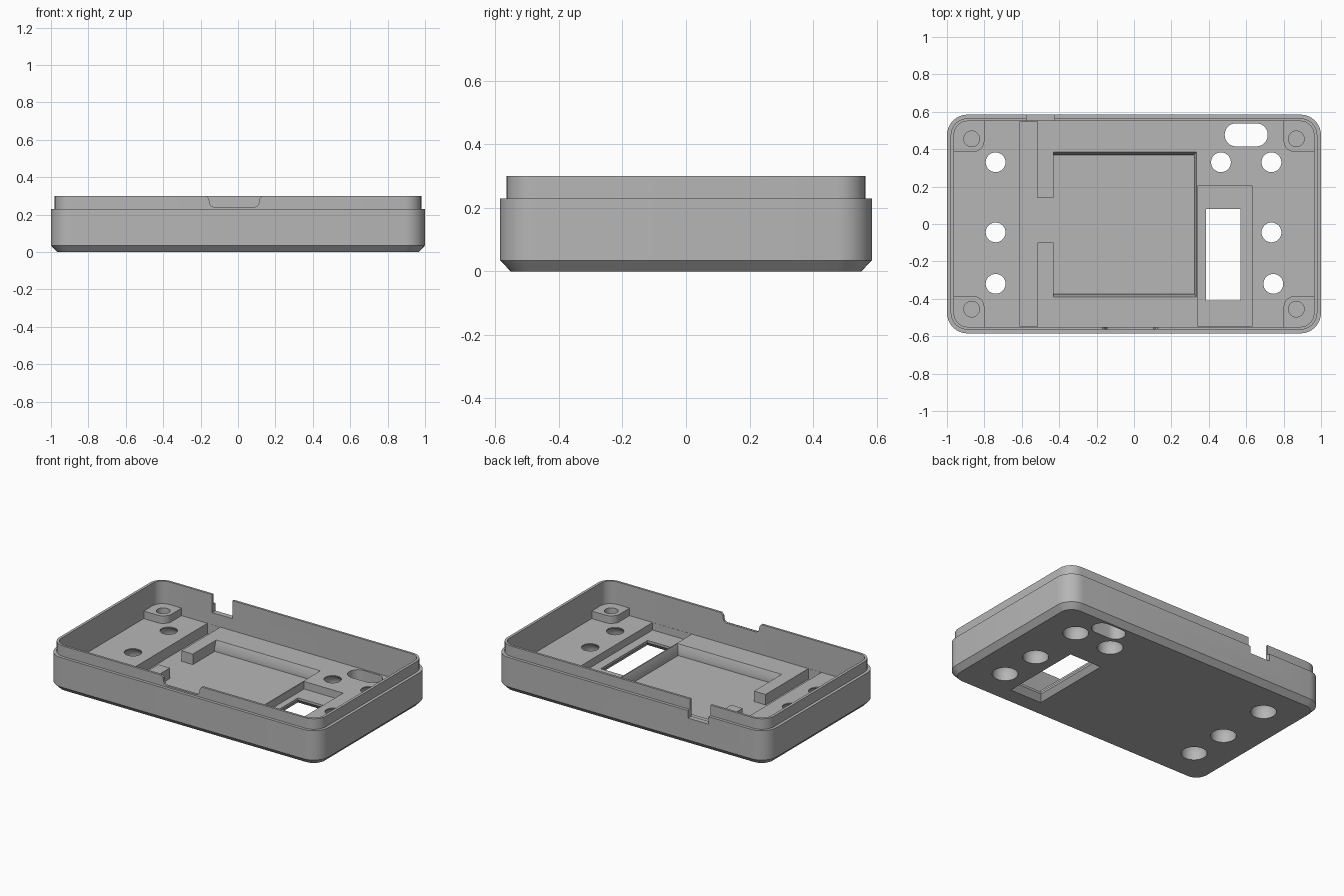
import bpy, bmesh, math

if "Cube" in bpy.data.objects:
    bpy.data.objects.remove(bpy.data.objects["Cube"])

grey = bpy.data.materials.new("case_grey")
grey.diffuse_color = (0.47, 0.47, 0.47, 1)
grey.use_nodes = True
grey.node_tree.nodes["Principled BSDF"].inputs["Base Color"].default_value = grey.diffuse_color


def loft(name, rings):
    """Closed solid through rings, each a (points, z) pair of equal length."""
    bm = bmesh.new()
    loops = [[bm.verts.new((x, y, z)) for x, y in pts] for pts, z in rings]
    for a, b in zip(loops, loops[1:]):
        for i in range(len(a)):
            j = (i + 1) % len(a)
            bm.faces.new((a[i], a[j], b[j], b[i]))
    bm.faces.new(loops[0][::-1])
    bm.faces.new(loops[-1])
    bmesh.ops.recalc_face_normals(bm, faces=bm.faces)
    mesh = bpy.data.meshes.new(name)
    bm.to_mesh(mesh)
    bm.free()
    ob = bpy.data.objects.new(name, mesh)
    bpy.context.collection.objects.link(ob)
    mesh.materials.append(grey)
    return ob


def rect(x0, x1, y0, y1):
    return [(x0, y0), (x1, y0), (x1, y1), (x0, y1)]


def rounded(x0, x1, y0, y1, radii, seg=8):
    """Rounded rectangle; radii run from upper right, anticlockwise."""
    if not isinstance(radii, (list, tuple)):
        radii = [radii] * 4
    pts = []
    for k, (cx, cy, sx, sy) in enumerate(((x1, y1, -1, -1), (x0, y1, 1, -1),
                                          (x0, y0, 1, 1), (x1, y0, -1, 1))):
        r = radii[k]
        for i in range(seg + 1):
            a = math.pi / 2 * (k + i / seg)
            pts.append((cx + sx * r + r * math.cos(a), cy + sy * r + r * math.sin(a)))
    return pts


def circle(x, y, r, n=32):
    return [(x + r * math.cos(2 * math.pi * i / n), y + r * math.sin(2 * math.pi * i / n))
            for i in range(n)]


def cut(ob, cutter):
    mod = ob.modifiers.new("cut", 'BOOLEAN')
    mod.operation = 'DIFFERENCE'
    mod.solver = 'EXACT'
    mod.object = cutter
    bpy.context.view_layer.objects.active = ob
    bpy.ops.object.modifier_apply(modifier=mod.name)
    bpy.data.objects.remove(cutter)


def finish(ob):
    bpy.ops.object.select_all(action='DESELECT')
    ob.select_set(True)
    bpy.context.view_layer.objects.active = ob
    bpy.ops.object.shade_smooth_by_angle(angle=math.radians(30))


def outline(inset, r):
    return rounded(-1 + inset, 1 - inset, -0.585 + inset, 0.585 - inset, r)


FLOOR, LOW = 0.10, 0.03

# Outer shell: chamfered base, body, stepped lip
case = loft("case_shell", [(outline(0.033, 0.08), 0), (outline(0, 0.11), 0.035),
                           (outline(0, 0.11), 0.23), (outline(0.02, 0.09), 0.23),
                           (outline(0.02, 0.09), 0.30)])

# Main cavity
cavity = rounded(-0.962, 0.962, -0.55, 0.55, 0.072)
cut(case, loft("cavity_cutter", [(cavity, FLOOR), (cavity, 0.4)]))

# Channel, gap and square pocket as one sunken area
sunken = [(-0.61, -0.549), (-0.515, -0.549), (-0.515, -0.10), (-0.43, -0.10),
          (-0.43, -0.375), (0.32, -0.375), (0.32, 0.37), (-0.43, 0.37),
          (-0.43, 0.14), (-0.515, 0.14), (-0.515, 0.549), (-0.61, 0.549)]
cut(case, loft("sunken_cutter", [(sunken, LOW), (sunken, 0.2)]))

# Sloped upper edge of the pocket
cut(case, loft("pocket_slope_cutter", [(rect(-0.43, 0.32, -0.375, 0.37), 0.06),
                                       (rect(-0.43, 0.335, -0.39, 0.385), FLOOR),
                                       (rect(-0.43, 0.335, -0.39, 0.385), 0.15)]))

# Display recess, with a window that widens towards the underside
recess = rect(0.342, 0.63, -0.549, 0.205)
cut(case, loft("recess_cutter", [(recess, 0.05), (recess, 0.2)]))
window = rect(0.385, 0.57, -0.41, 0.08)
cut(case, loft("window_cutter", [(rect(0.355, 0.60, -0.45, 0.12), -0.01),
                                 (rect(0.36, 0.595, -0.445, 0.115), 0),
                                 (window, 0.035), (window, 0.2)]))

# Button holes with a wider, domed underside
for x, y in ((-0.74, 0.33), (-0.74, -0.045), (-0.74, -0.32), (0.465, 0.33),
             (0.735, 0.33), (0.735, -0.045), (0.745, -0.32)):
    profile = ((0.078, -0.02), (0.078, 0.04), (0.075, 0.06), (0.067, 0.08),
               (0.053, 0.095), (0.053, 0.2))
    cut(case, loft("button_cutter", [(circle(x, y, r), z) for r, z in profile]))

# Oblong opening
slot = rounded(0.485, 0.715, 0.415, 0.538, 0.06)
cut(case, loft("slot_cutter", [(slot, -0.1), (slot, 0.2)]))

# Cable notch in the back wall
notch = rect(-0.575, -0.425, 0.53, 0.7)
cut(case, loft("back_notch_cutter", [(notch, 0.18), (notch, 0.4)]))

# Rounded notch in the front lip: profile in x and z, turned upright
shape = [(-0.13, 0.24), (0.09, 0.24), (0.105, 0.247), (0.112, 0.262), (0.115, 0.285),
         (0.13, 0.301), (0.13, 0.4), (-0.17, 0.4), (-0.17, 0.301), (-0.155, 0.285),
         (-0.152, 0.262), (-0.145, 0.247)]
front = loft("front_notch_cutter", [(shape, 0.53), (shape, 0.7)])
front.rotation_euler.x = math.pi / 2
bpy.context.view_layer.update()
cut(case, front)
finish(case)

# Corner screw pads with blind holes
for sx, sy, label in ((1, 1, "back_right"), (-1, 1, "back_left"),
                      (-1, -1, "front_left"), (1, -1, "front_right")):
    base = rounded(0.80, 0.966, 0.385, 0.554, (0.075, 0.001, 0.06, 0.001))
    pts = [(sx * x, sy * y) for x, y in base]
    pad = loft("screw_pad_" + label, [(pts, 0.095), (pts, 0.15)])
    hole = circle(sx * 0.868, sy * 0.455, 0.042)
    cut(pad, loft("screw_cutter", [(hole, 0.08), (hole, 0.2)]))
    finish(pad)
